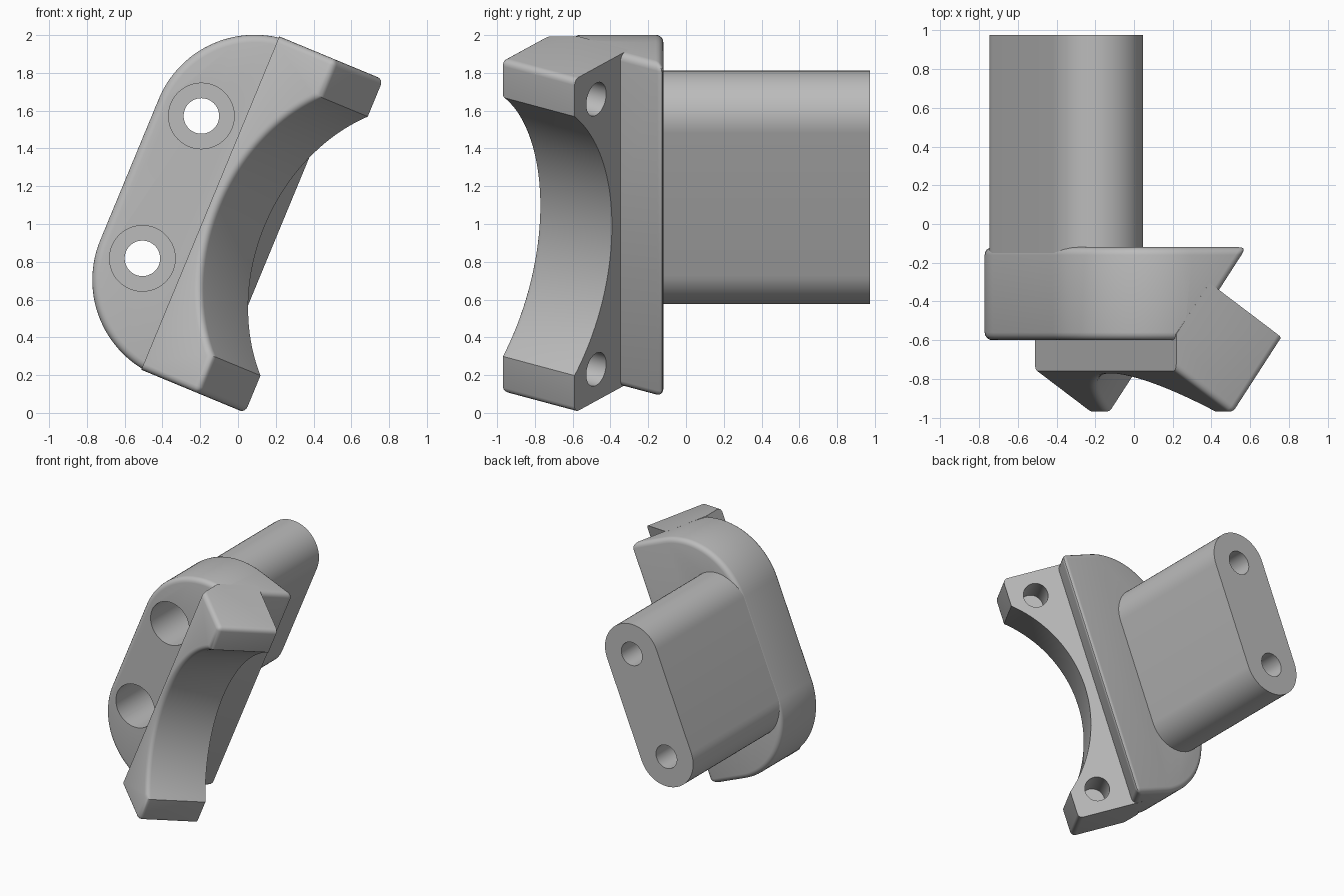
import bpy, bmesh, math
from mathutils import Matrix, Vector

if "Cube" in bpy.data.objects:
    bpy.data.objects.remove(bpy.data.objects["Cube"], do_unlink=True)

# Local frame: x across, y depth, z along the length; tilted about y into place
TILT = math.radians(22.5)
PLACE = Matrix.Translation((-0.35, 0, 1.195)) @ Matrix.Rotation(TILT, 4, 'Y')
HALF = 0.955            # half length of flange and clamp
PITCH = 0.408           # half distance between the long bores
A = math.radians(55)    # direction of the clamp axis in the x-y plane
AXIS = Vector((math.cos(A), math.sin(A), 0))
INWARD = Vector((-math.sin(A), math.cos(A), 0))
UP = Vector((0, 0, 1))

grey = bpy.data.materials.new("plain_grey")
grey.use_nodes = True
grey.diffuse_color = (0.5, 0.5, 0.5, 1)
grey.node_tree.nodes["Principled BSDF"].inputs["Base Color"].default_value = (0.5, 0.5, 0.5, 1)


def arc(cx, cy, r, start, end, n):
    steps = [math.radians(start + (end - start) * i / n) for i in range(n + 1)]
    return [(cx + r * math.cos(t), cy + r * math.sin(t)) for t in steps]


def prism(outline, origin, right, up, path):
    """Extrude a flat outline along a path vector."""
    bm = bmesh.new()
    face = bm.faces.new([bm.verts.new(origin + right * a + up * b) for a, b in outline])
    new = bmesh.ops.extrude_face_region(bm, geom=[face])["geom"]
    bmesh.ops.translate(bm, vec=path, verts=[g for g in new if isinstance(g, bmesh.types.BMVert)])
    bmesh.ops.recalc_face_normals(bm, faces=bm.faces)
    return bm


def trim(bm, point, normal):
    """Cut away everything on the normal side of a plane and cap it."""
    res = bmesh.ops.bisect_plane(bm, geom=bm.verts[:] + bm.edges[:] + bm.faces[:], dist=1e-5,
                                 plane_co=point, plane_no=normal, clear_outer=True)
    rim = [g for g in res["geom_cut"] if isinstance(g, bmesh.types.BMEdge)]
    bmesh.ops.holes_fill(bm, edges=rim)
    bmesh.ops.recalc_face_normals(bm, faces=bm.faces)


def soften(bm, edges, width):
    bmesh.ops.bevel(bm, geom=edges, offset=width, segments=4, profile=0.5,
                    affect='EDGES', clamp_overlap=False)


def finish(bm, name):
    bm.transform(PLACE)
    mesh = bpy.data.meshes.new(name)
    bm.to_mesh(mesh)
    bm.free()
    mesh.materials.append(grey)
    ob = bpy.data.objects.new(name, mesh)
    bpy.context.collection.objects.link(ob)
    return ob


def drill(ob, cutters):
    bpy.ops.object.select_all(action='DESELECT')
    bpy.context.view_layer.objects.active = ob
    ob.select_set(True)
    for c in cutters:
        mod = ob.modifiers.new("bore", 'BOOLEAN')
        mod.operation, mod.solver, mod.object = 'DIFFERENCE', 'EXACT', c
        bpy.ops.object.modifier_apply(modifier=mod.name)
    bpy.ops.object.shade_smooth_by_angle(angle=math.radians(32))


def hole(name, start, direction, depth, r):
    side = UP.cross(direction)
    ob = finish(prism(arc(0, 0, r, 0, 360, 48)[:-1], start, side, UP, direction * depth), name)
    ob.hide_render = True
    return ob


# Flange: rounded plate with a slanted right side
R = 0.55
left = -0.243
upper = arc(left + R, HALF - R, R, 90, 180, 28)
outline = upper + [(a, -b) for a, b in reversed(upper)] + [(0.9, -HALF), (0.9, HALF)]
bm = prism(outline, Vector((0, -0.6, 0)), Vector((1, 0, 0)), UP, Vector((0, 0.48, 0)))
trim(bm, Vector((0.466, -0.35, 0)), -INWARD)
soften(bm, [e for e in bm.edges if e.calc_face_angle(0) > 0.5], 0.04)
flange = finish(bm, "flange")

# Post: long stadium bar behind the flange
r = 0.241
stadium = arc(0, PITCH, r, 0, 180, 28) + arc(0, -PITCH, r, 180, 360, 28)
post = finish(prism(stadium, Vector((0, -0.25, 0)), Vector((1, 0, 0)), UP,
                    Vector((0, 1.225, 0))), "post")

# Clamp: C-shaped jaw extruded along its own axis
back_tip = Vector((0.815, -0.59, 0))
LENGTH, CHORD, SAG = 0.48, 0.742, 0.345
rad = (CHORD ** 2 + SAG ** 2) / (2 * SAG)
sweep = math.degrees(math.asin(CHORD / rad))
jaw = arc(SAG - rad, 0, rad, -sweep, sweep, 40)
jaw += [(0, HALF), (0.5, HALF), (0.5, -HALF), (0, -HALF)]
front_tip = back_tip - AXIS * LENGTH
bm = prism(jaw, front_tip, INWARD, UP, AXIS * LENGTH)
trim(bm, Vector((0.22, 0, 0)), Vector((-1, 0, 0)))


def rounded(e):
    mid = (e.verts[0].co + e.verts[1].co) / 2 - front_tip
    on_front = all(abs((v.co - front_tip).dot(AXIS)) < 1e-4 for v in e.verts)
    at_wall = all(abs(v.co.x - 0.22) < 1e-4 for v in e.verts)
    jaw_end = abs(mid.dot(INWARD)) < 1e-4 and abs(abs(mid.z) - HALF) < 1e-4
    return (on_front and not at_wall) or jaw_end


soften(bm, [e for e in bm.edges if rounded(e)], 0.035)
clamp = finish(bm, "clamp")

# Bores: stepped holes through flange and post, blind holes in the clamp
Y = Vector((0, 1, 0))
long_bores, blind_bores = [], []
for s in (-1, 1):
    long_bores.append(hole("bore_cutter", Vector((0, -0.9, s * PITCH)), Y, 2.2, 0.094))
    long_bores.append(hole("counterbore_cutter", Vector((0, -0.9, s * PITCH)), Y, 0.78, 0.174))
    start = back_tip + INWARD * 0.2 + AXIS * 0.1 + UP * s * 0.774
    blind_bores.append(hole("blind_cutter", start, -AXIS, 0.4, 0.092))
drill(flange, long_bores)
drill(post, long_bores)
drill(clamp, blind_bores)
for c in long_bores + blind_bores:
    bpy.data.objects.remove(c, do_unlink=True)
